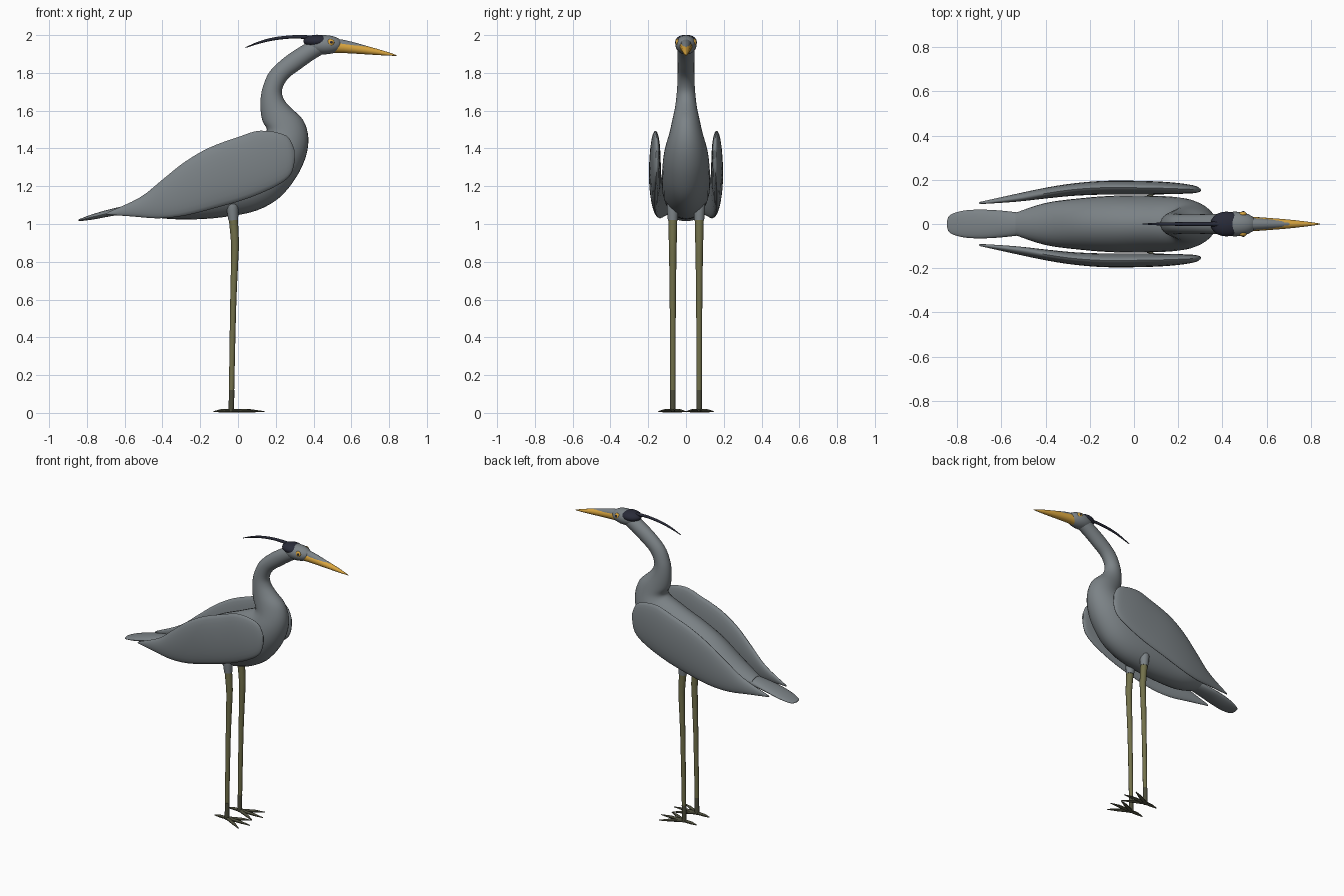
import bpy, bmesh, math
from mathutils import Vector

if "Cube" in bpy.data.objects:
    bpy.data.objects.remove(bpy.data.objects["Cube"])

def material(name, rgb):
    m = bpy.data.materials.new(name)
    m.diffuse_color = (*rgb, 1)
    m.use_nodes = True
    m.node_tree.nodes["Principled BSDF"].inputs["Base Color"].default_value = m.diffuse_color
    return m

GREY = material("slate grey", (0.20, 0.225, 0.24))
DARK = material("dark crown", (0.022, 0.024, 0.04))
YELLOW = material("bill yellow", (0.70, 0.38, 0.05))
OLIVE = material("leg olive", (0.17, 0.165, 0.07))
FOOT = material("foot dark olive", (0.075, 0.075, 0.045))

def finish(bm, name, mat):
    bmesh.ops.recalc_face_normals(bm, faces=bm.faces)
    me = bpy.data.meshes.new(name)
    bm.to_mesh(me)
    bm.free()
    ob = bpy.data.objects.new(name, me)
    me.materials.append(mat)
    bpy.context.collection.objects.link(ob)
    return ob

def spline(rows, steps):
    """Catmull-Rom interpolation of tuples of numbers."""
    out = []
    for i in range(len(rows) - 1):
        a, b = rows[max(i - 1, 0)], rows[i]
        c, d = rows[i + 1], rows[min(i + 2, len(rows) - 1)]
        for k in range(steps):
            t = k / steps
            out.append([0.5 * (2*q + (r - p)*t + (2*p - 5*q + 4*r - s)*t*t
                               + (3*q - p - 3*r + s)*t**3)
                        for p, q, r, s in zip(a, b, c, d)])
    return out + [list(rows[-1])]

def loft(name, rings, mat, sides=24):
    """Skin elliptical rings given as (centre, half axis u, half axis v)."""
    bm = bmesh.new()
    loops = []
    for c, u, v in rings:
        loops.append([bm.verts.new(c + u*math.cos(a) + v*math.sin(a))
                      for a in (2*math.pi*k/sides for k in range(sides))])
    for p, q in zip(loops, loops[1:]):
        for k in range(sides):
            j = (k + 1) % sides
            bm.faces.new((p[k], p[j], q[j], q[k]))
    bm.faces.new(loops[0])
    bm.faces.new(loops[-1])
    return finish(bm, name, mat)

def profile_loft(name, rows, mat, steps=4, sides=24, side=1):
    """Rows: lower x, z, upper x, z, y centre, y half width."""
    rings = []
    for bx, bz, tx, tz, y, w in spline(rows, steps):
        b, t = Vector((bx, side*y, bz)), Vector((tx, side*y, tz))
        rings.append(((b + t)/2, (t - b)/2, Vector((0, w, 0))))
    return loft(name, rings, mat, sides)

def tube(name, rows, mat, steps=1, sides=12, flat=1.0):
    """Tapered tube through (x, y, z, radius)."""
    pts = spline(rows, steps)
    rings = []
    for i, p in enumerate(pts):
        d = Vector(pts[min(i+1, len(pts)-1)][:3]) - Vector(pts[max(i-1, 0)][:3])
        ref = Vector((0, 1, 0)) if abs(d.normalized().y) < 0.8 else Vector((0, 0, 1))
        if flat != 1.0:
            ref = Vector((d.y, -d.x, 0)).normalized()
        up = d.cross(ref).normalized()
        across = up.cross(d).normalized()
        rings.append((Vector(p[:3]), up*p[3]*flat, across*p[3]))
    return loft(name, rings, mat, sides)

def ellipsoid(name, centre, radii, mat, seg=28):
    bm = bmesh.new()
    bmesh.ops.create_uvsphere(bm, u_segments=seg, v_segments=seg//2, radius=1)
    bmesh.ops.scale(bm, vec=radii, verts=bm.verts)
    bmesh.ops.translate(bm, vec=centre, verts=bm.verts)
    return finish(bm, name, mat)

# Body and S-shaped neck in one skin
profile_loft("body_and_neck", [
    (-.54, 1.065, -.535, 1.11, 0, .05), (-.40, 1.03, -.40, 1.19, 0, .095),
    (-.22, 1.025, -.25, 1.30, 0, .117), (-.05, 1.04, -.12, 1.37, 0, .128),
    (.10, 1.072, 0, 1.42, 0, .128), (.22, 1.14, .08, 1.455, 0, .125),
    (.31, 1.25, .13, 1.475, 0, .117), (.36, 1.36, .15, 1.49, 0, .103),
    (.372, 1.46, .15, 1.51, 0, .087), (.345, 1.55, .13, 1.545, 0, .073),
    (.28, 1.615, .12, 1.60, 0, .06), (.243, 1.66, .12, 1.665, 0, .052),
    (.233, 1.71, .133, 1.73, 0, .047), (.265, 1.77, .17, 1.81, 0, .044),
    (.33, 1.82, .25, 1.885, 0, .044), (.40, 1.87, .34, 1.945, 0, .045),
    (.45, 1.90, .41, 1.985, 0, .045)], GREY, sides=28)

# Tail fan
profile_loft("tail", [
    (-.845, 1.018, -.845, 1.024, 0, .012), (-.83, 1.016, -.83, 1.03, 0, .042),
    (-.76, 1.025, -.76, 1.055, 0, .062), (-.65, 1.045, -.65, 1.085, 0, .064),
    (-.52, 1.06, -.52, 1.11, 0, .052), (-.42, 1.07, -.42, 1.12, 0, .04)], GREY)

# Head, crown patch and trailing plume
ellipsoid("head", (.457, 0, 1.949), (.098, .056, .051), GREY)
ellipsoid("crown_patch", (.418, 0, 1.968), (.072, .056, .034), DARK)
tube("head_plume", [(.42, 0, 1.985, .012), (.30, 0, 1.991, .009), (.19, 0, 1.98, .008),
                    (.11, 0, 1.96, .006), (.04, 0, 1.934, .002)], DARK, steps=4)

# Bill with grey upper base
tube("bill", [(.50, 0, 1.941, .036), (.56, 0, 1.936, .031), (.68, 0, 1.920, .022),
              (.78, 0, 1.903, .011), (.84, 0, 1.892, .002)], YELLOW, steps=2, sides=16)
tube("bill_upper_base", [(.50, 0, 1.952, .030), (.56, 0, 1.948, .0265),
                         (.64, 0, 1.934, .020), (.70, 0, 1.924, .013)], GREY, steps=2, sides=16)

for s, label in ((-1, "right"), (1, "left")):
    # Eye and pupil
    ellipsoid(label + "_eye", (.491, s*.045, 1.961), (.019, .011, .019), YELLOW, 16)
    ellipsoid(label + "_pupil", (.494, s*.054, 1.962), (.008, .004, .008), DARK, 12)

    # Folded wing
    profile_loft(label + "_wing", [
        (.302, 1.34, .30, 1.39, .153, .006), (.278, 1.26, .255, 1.468, .157, .018),
        (.20, 1.20, .12, 1.494, .162, .027), (.05, 1.135, 0, 1.46, .164, .031),
        (-.12, 1.085, -.15, 1.405, .164, .031), (-.28, 1.045, -.28, 1.33, .155, .028),
        (-.42, 1.03, -.40, 1.235, .138, .024), (-.56, 1.04, -.52, 1.14, .117, .017),
        (-.70, 1.05, -.69, 1.062, .095, .005)], GREY, side=s)

    # Leg: feathered thigh, shank, dark ankle
    y = s*.07
    tube(label + "_thigh", [(-.03, y, 1.14, .018), (-.03, y, 1.10, .031),
                            (-.025, y, 1.02, .026)], GREY, steps=3, sides=16)
    tube(label + "_shank", [(-.025, y, 1.03, .024), (-.016, y, .90, .021),
                            (-.018, y, .80, .019), (-.026, y, .55, .016),
                            (-.034, y, .12, .014)], OLIVE, steps=3, sides=16)
    tube(label + "_ankle", [(-.034, y, .12, .0145), (-.035, y, .005, .0145)], FOOT, sides=16)

    # Toes: three forward, one back
    for i, (tx, ty) in enumerate(((.14, .07), (.105, .145), (.105, .002), (-.13, .07))):
        dx, dy = tx + .035, s*ty - y
        tube(f"{label}_toe_{i + 1}", [(-.035, y, .012, .013),
             (-.035 + dx*.6, y + dy*.6, .011, .011), (tx, s*ty, .007, .003)],
             FOOT, sides=10, flat=.75)

# Smooth shading
bpy.ops.object.select_all(action='SELECT')
bpy.context.view_layer.objects.active = bpy.data.objects["body_and_neck"]
bpy.ops.object.shade_smooth_by_angle(angle=math.radians(40))
